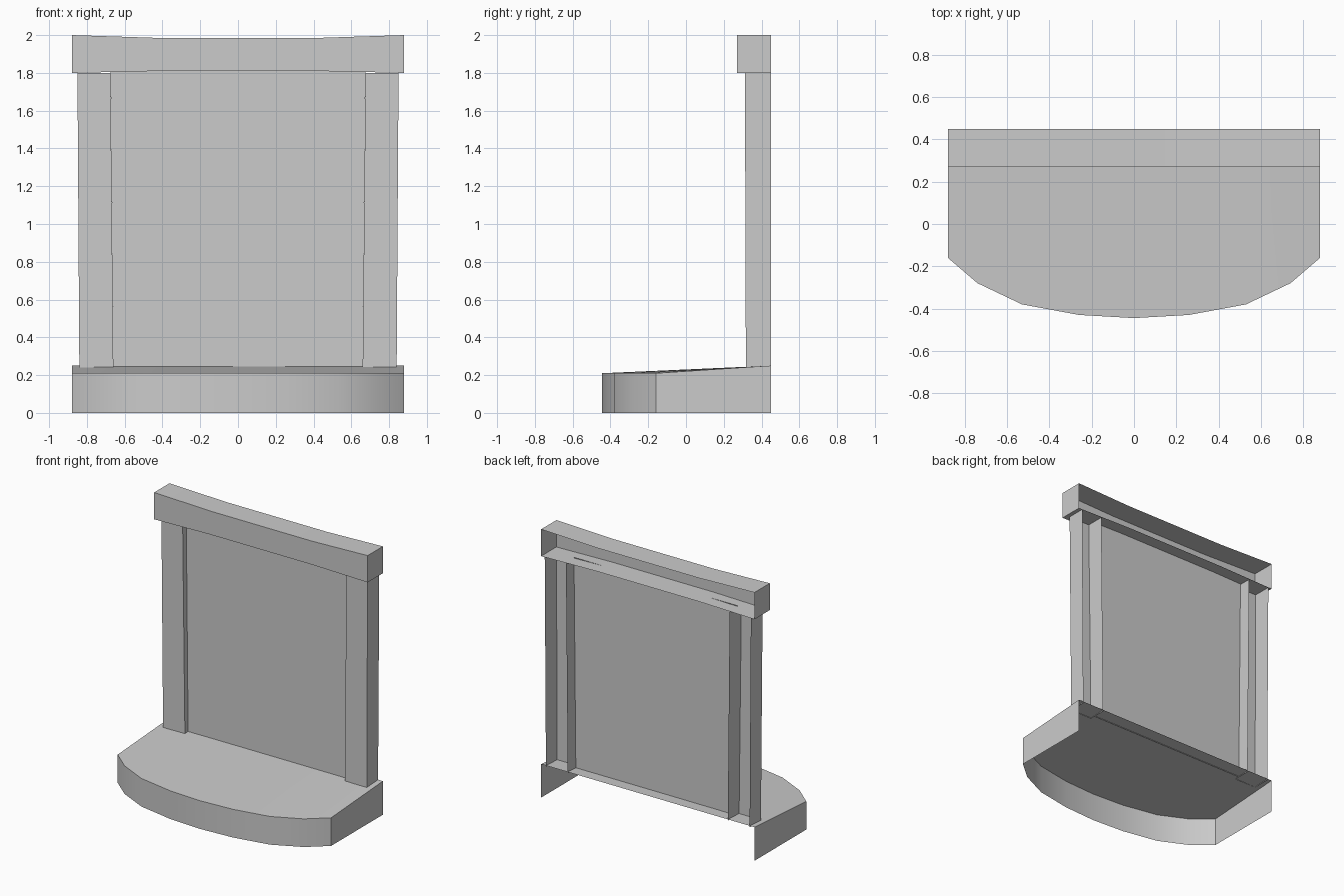
import bpy
import math

cube = bpy.data.objects.get("Cube")
if cube:
    bpy.data.objects.remove(cube)

# One plain grey for everything
GREY = (0.6, 0.6, 0.6, 1)
grey = bpy.data.materials.new("plain grey")
grey.use_nodes = True
grey.diffuse_color = GREY
grey.node_tree.nodes["Principled BSDF"].inputs["Base Color"].default_value = GREY

BACK = 0.45


def make(name, verts, faces, smooth=False):
    mesh = bpy.data.meshes.new(name)
    mesh.from_pydata(verts, [], faces)
    mesh.materials.append(grey)
    obj = bpy.data.objects.new(name, mesh)
    bpy.context.collection.objects.link(obj)
    if smooth:
        bpy.ops.object.select_all(action="DESELECT")
        obj.select_set(True)
        bpy.context.view_layer.objects.active = obj
        bpy.ops.object.shade_smooth_by_angle(angle=math.radians(35))
    return obj


def loft(name, rows, caps=(), smooth=False):
    """Skin equal-length rows of points; caps name rows closed by a face."""
    n = len(rows[0])
    verts = [p for row in rows for p in row]
    faces = [(r * n + i, r * n + i + 1, (r + 1) * n + i + 1, (r + 1) * n + i)
             for r in range(len(rows) - 1) for i in range(n - 1)]
    for r in caps:
        ring = list(range(r * n, r * n + n))
        faces.append(ring[::-1] if r == 0 else ring)
    return make(name, verts, faces, smooth)


# Base: bowed front wall, straight sides and sloping top, open below and behind
half = [(0.26, -0.43), (0.53, -0.38), (0.74, -0.28), (0.88, -0.16)]
rim = [(-x, y) for x, y in reversed(half)] + [(0, -0.445)] + half
outline = [(-0.88, BACK)] + rim + [(0.88, BACK)]
top_z = [0.25] + [0.21] * len(rim) + [0.25]
loft("base_wall", [[(x, y, 0) for x, y in outline],
                   [(x, y, z) for (x, y), z in zip(outline, top_z)]], smooth=True)
loft("base_top", [[(x, y, 0.21) for x, y in rim],
                  [(x, BACK, 0.25) for x, y in rim]], smooth=True)

# Posts: channels open at the back, leaning very slightly
for side, name in ((-1, "right_post"), (1, "left_post")):
    rows = []
    for z, inner, outer, front in ((0.24, 0.66, 0.84, 0.317), (1.80, 0.675, 0.85, 0.312)):
        row = [(inner, BACK), (inner, front), (outer, front), (outer, BACK)]
        rows.append([(side * x, y, z) for x, y in row][::side])
    loft(name, rows)

# Recessed panel between the posts
loft("back_panel", [[(-0.66, 0.355, 0.24), (0.66, 0.355, 0.24)],
                    [(-0.675, 0.355, 1.81), (0.675, 0.355, 1.81)]])

# Top rail: trough open at the back, a little thinner in the middle
rows = []
for x, low, high in ((-0.88, 1.80, 2.0), (-0.42, 1.81, 1.985),
                     (0.42, 1.81, 1.985), (0.88, 1.80, 2.0)):
    rows.append([(x, BACK, high), (x, 0.27, high), (x, 0.27, low), (x, BACK, low)])
loft("top_rail", rows, caps=(0, 3), smooth=True)
